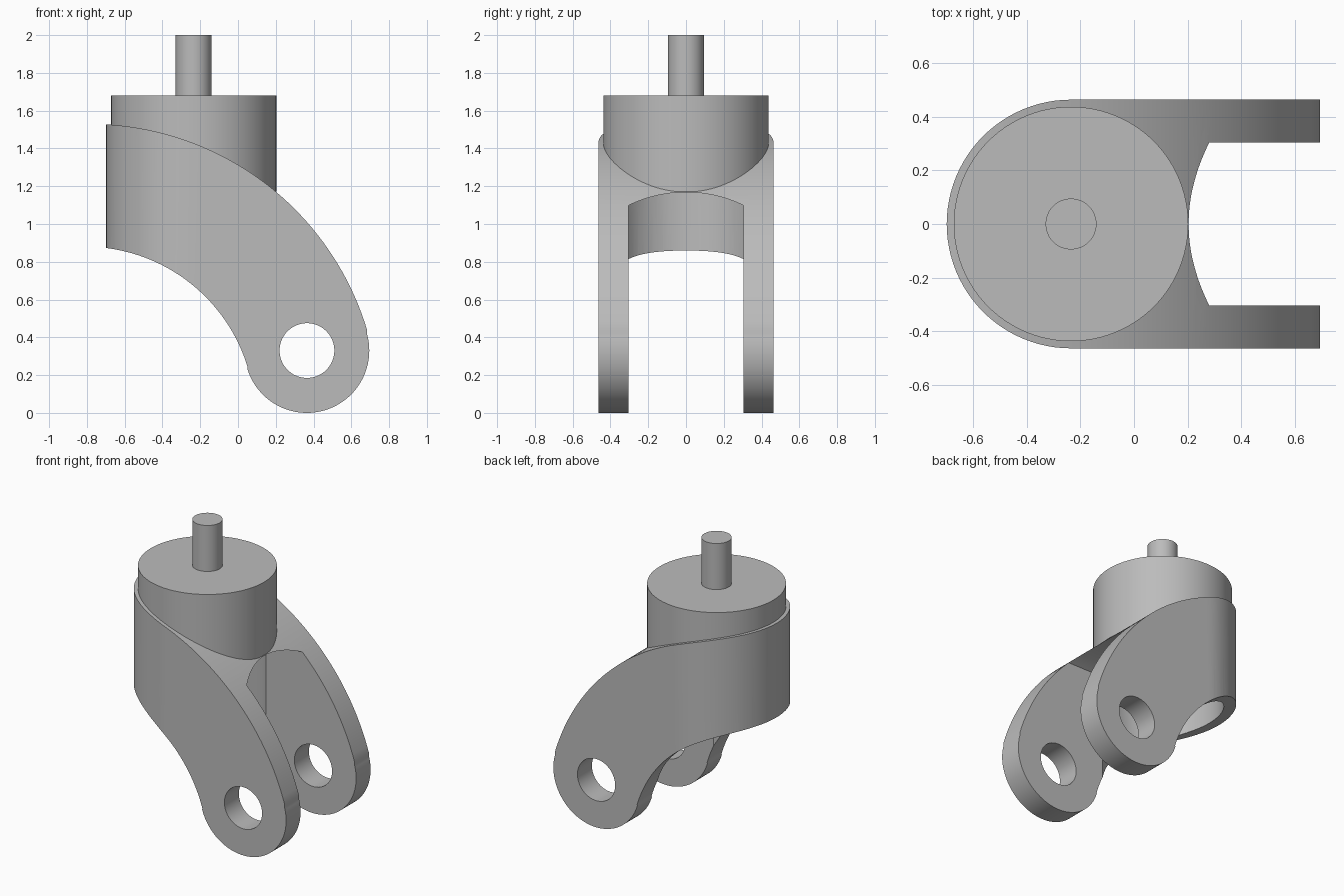
import bpy, bmesh, math
from mathutils import Vector

cube = bpy.data.objects.get("Cube")
if cube:
    bpy.data.objects.remove(cube, do_unlink=True)

gray = bpy.data.materials.new("plain_gray")
gray.use_nodes = True
gray.diffuse_color = (0.5, 0.5, 0.5, 1)
gray.node_tree.nodes["Principled BSDF"].inputs["Base Color"].default_value = (0.5, 0.5, 0.5, 1)

STEM_X = -0.235            # swivel axis
AXLE = (0.365, 0.33)       # axle centre in x, z


def arc(cx, cy, r, start, end, n=40):
    """Points on an arc, angles in degrees."""
    return [(cx + r * math.cos(math.radians(start + (end - start) * i / n)),
             cy + r * math.sin(math.radians(start + (end - start) * i / n))) for i in range(n + 1)]


def prism(name, points, lo, hi, axis):
    """Extrude a flat outline along x, y or z."""
    place = {"x": lambda a, b, t: (t, a, b),
             "y": lambda a, b, t: (a, t, b),
             "z": lambda a, b, t: (a, b, t)}[axis]
    bm = bmesh.new()
    face = bm.faces.new([bm.verts.new(place(a, b, lo)) for a, b in points])
    out = bmesh.ops.extrude_face_region(bm, geom=[face])
    top = [v for v in out["geom"] if isinstance(v, bmesh.types.BMVert)]
    bmesh.ops.translate(bm, verts=top, vec=Vector(place(0, 0, hi - lo)))
    bmesh.ops.recalc_face_normals(bm, faces=bm.faces)
    mesh = bpy.data.meshes.new(name)
    bm.to_mesh(mesh)
    bm.free()
    mesh.materials.append(gray)
    obj = bpy.data.objects.new(name, mesh)
    bpy.context.collection.objects.link(obj)
    return obj


def select(obj):
    bpy.ops.object.select_all(action="DESELECT")
    obj.select_set(True)
    bpy.context.view_layer.objects.active = obj


def cut(obj, tool, operation):
    """Apply a boolean and discard its tool."""
    tool.hide_render = True
    mod = obj.modifiers.new("cut", "BOOLEAN")
    mod.operation, mod.solver, mod.object = operation, "EXACT", tool
    select(obj)
    bpy.ops.object.modifier_apply(modifier=mod.name)
    bpy.data.objects.remove(tool, do_unlink=True)


def disc(cx, cy, r, n=72):
    return arc(cx, cy, r, 0, 360, n)[:-1]


# Fork side profile: top sweep, round axle lobe, lower sweep
profile = (arc(-0.786, -0.005, 1.535, 87.2, 17)
           + arc(*AXLE, 0.33, 16, -163, 56)
           + arc(-0.81, -0.02, 0.9, 17, 83.2))
back = -0.75
profile = [(back, profile[0][1])] + profile + [(back, profile[-1][1])]
fork = prism("fork", profile, -0.6, 0.6, "y")

# Rounded back in plan
plan = arc(STEM_X, 0, 0.464, 90, 270, 48) + [(1, -0.464), (1, 0.464)]
cut(fork, prism("plan_tool", plan, -1, 3, "z"), "INTERSECT")

# Wheel cavity: round bore opening into a slot, under an arched ceiling
bore, half = 0.386, 0.305
mouth = math.degrees(math.asin(half / bore))
cavity = prism("cavity_tool", arc(STEM_X, 0, bore, mouth, 360 - mouth, 56) + [(1, -half), (1, half)],
               -1, 2, "z")
arch = arc(0, 0.468, 0.7, 45, 135, 48) + [(-0.495, -0.5), (0.495, -0.5)]
cut(cavity, prism("arch_tool", arch, -1.5, 1.5, "x"), "INTERSECT")
cut(fork, cavity, "DIFFERENCE")

# Axle holes
cut(fork, prism("axle_tool", disc(*AXLE, 0.145), -1, 1, "y"), "DIFFERENCE")

# Swivel housing and stem
housing = prism("swivel_housing", disc(STEM_X, 0, 0.4375, 96), 1.173, 1.68, "z")
stem = prism("stem", disc(STEM_X, 0, 0.095, 48), 1.66, 2.0, "z")

for obj in (fork, housing, stem):
    select(obj)
    bpy.ops.object.shade_smooth_by_angle(angle=math.radians(30))
